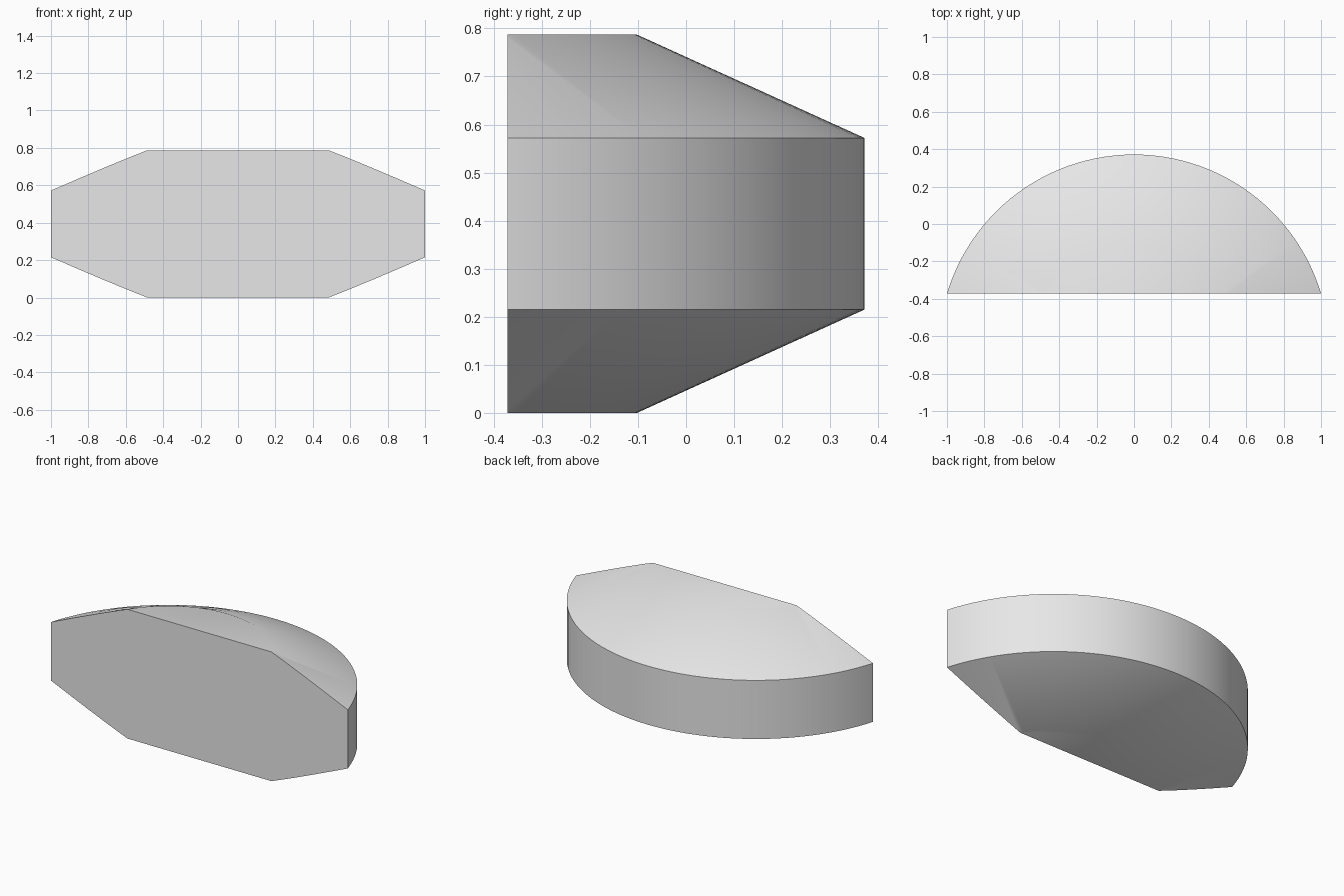
import bpy, bmesh, math
from mathutils import Vector

cube = bpy.data.objects.get("Cube")
if cube:
    bpy.data.objects.remove(cube, do_unlink=True)

OUTER, INNER = 1.0445, 0.571     # rim and flat-top radii
HEIGHT, SLOPE = 0.787, 0.215     # total height and height of each sloped band
AXIS_Y, FRONT_Y = -0.673, -0.3715

grey = bpy.data.materials.new("light grey")
grey.use_nodes = True
grey.diffuse_color = (0.8, 0.8, 0.8, 1)
grey.node_tree.nodes["Principled BSDF"].inputs["Base Color"].default_value = (0.8, 0.8, 0.8, 1)

# Full double-tapered disc: one ring of vertices per profile step
bm = bmesh.new()
rings = []
for radius, z in ((INNER, 0), (OUTER, SLOPE), (OUTER, HEIGHT - SLOPE), (INNER, HEIGHT)):
    ring = bmesh.ops.create_circle(bm, segments=128, radius=radius)["verts"]
    bmesh.ops.translate(bm, verts=ring, vec=(0, AXIS_Y, z))
    rings.append(ring)
for low, high in zip(rings, rings[1:]):
    for i in range(len(low)):
        j = (i + 1) % len(low)
        bm.faces.new((low[i], low[j], high[j], high[i]))
bm.faces.new(rings[0])
bm.faces.new(rings[-1])

# Slice off the flat front and cap it
cut = bmesh.ops.bisect_plane(bm, geom=bm.verts[:] + bm.edges[:] + bm.faces[:],
                             plane_co=Vector((0, FRONT_Y, 0)), plane_no=Vector((0, 1, 0)),
                             clear_inner=True)
bmesh.ops.holes_fill(bm, edges=[e for e in bm.edges if e.is_boundary], sides=0)
bmesh.ops.recalc_face_normals(bm, faces=bm.faces[:])

mesh = bpy.data.meshes.new("tapered_segment")
bm.to_mesh(mesh)
bm.free()
mesh.materials.append(grey)
segment = bpy.data.objects.new("tapered_segment", mesh)
bpy.context.collection.objects.link(segment)

# Smooth the curved bands, keep the rim and front edges crisp
bpy.ops.object.select_all(action="DESELECT")
segment.select_set(True)
bpy.context.view_layer.objects.active = segment
bpy.ops.object.shade_smooth_by_angle(angle=math.radians(30))
